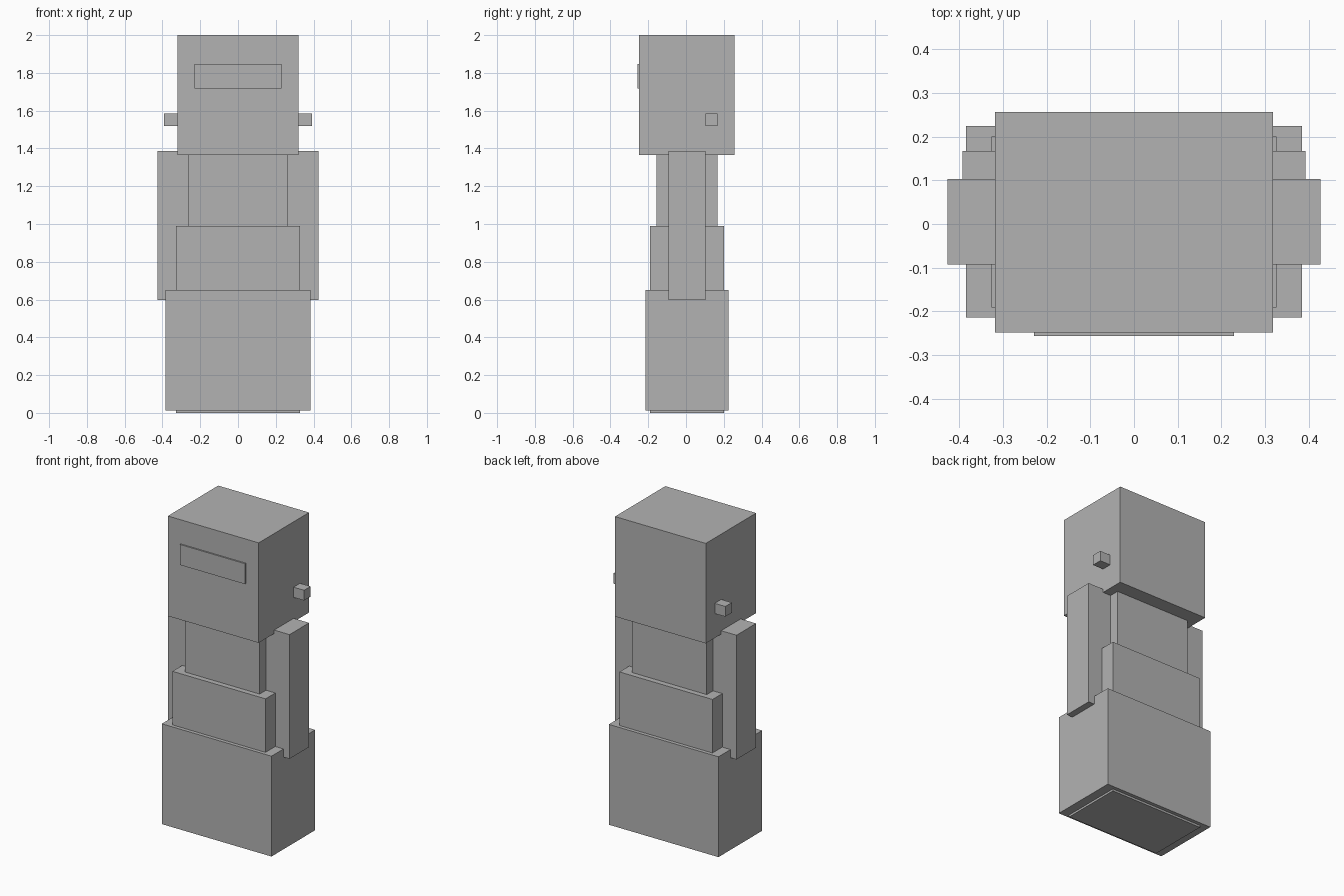
import bpy
import bmesh
from mathutils import Vector

cube = bpy.data.objects.get("Cube")
if cube:
    bpy.data.objects.remove(cube, do_unlink=True)

# Single plain grey
GREY = (0.45, 0.45, 0.45, 1.0)
grey = bpy.data.materials.new("plain_grey")
grey.use_nodes = True
grey.diffuse_color = GREY
grey.node_tree.nodes["Principled BSDF"].inputs["Base Color"].default_value = GREY


def box(name, x, y, z):
    """Flat-shaded box from (min, max) ranges on each axis."""
    bm = bmesh.new()
    bmesh.ops.create_cube(bm, size=1.0)
    low, high = (Vector(corner) for corner in zip(x, y, z))
    for v in bm.verts:
        v.co = (low + high) / 2 + v.co * (high - low)
    mesh = bpy.data.meshes.new(name)
    bm.to_mesh(mesh)
    bm.free()
    mesh.materials.append(grey)
    obj = bpy.data.objects.new(name, mesh)
    bpy.context.collection.objects.link(obj)
    return obj


# Centre stack: the waist runs down through the leg block and shows as a thin foot
box("waist", (-0.327, 0.327), (-0.191, 0.201), (0.0, 0.99))
box("leg_block", (-0.385, 0.385), (-0.214, 0.224), (0.013, 0.65))
box("chest", (-0.262, 0.262), (-0.157, 0.166), (0.98, 1.38))
box("head", (-0.319, 0.319), (-0.248, 0.257), (1.365, 2.0))
box("visor", (-0.229, 0.229), (-0.257, -0.245), (1.717, 1.847))

# Paired parts on both sides
for side, s in (("left", 1), ("right", -1)):
    box(f"{side}_arm", sorted((s * 0.25, s * 0.427)), (-0.093, 0.103), (0.598, 1.387))
    box(f"{side}_neck_bolt", sorted((s * 0.31, s * 0.393)), (0.102, 0.167), (1.52, 1.585))
